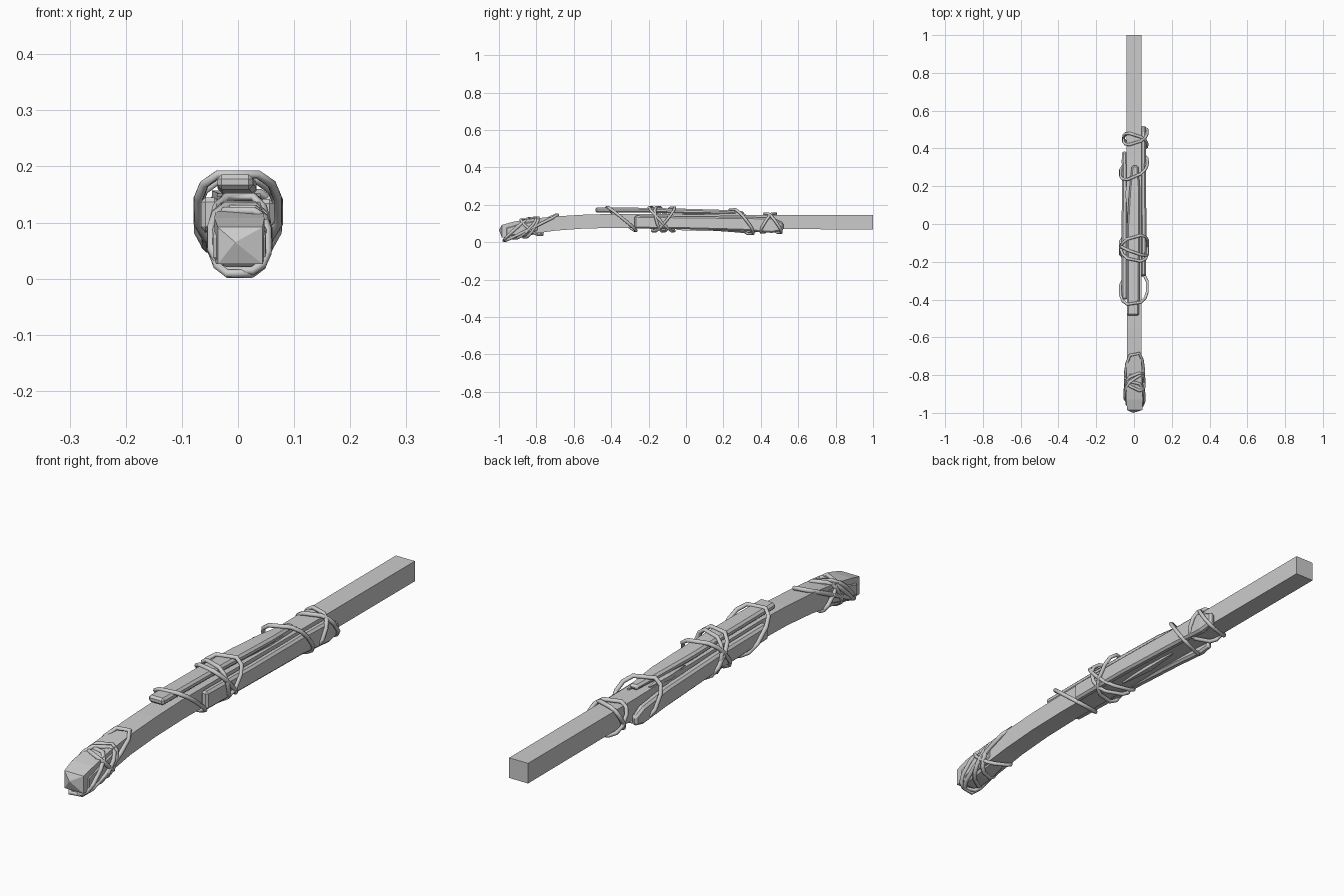
import bpy, bmesh, math


def finish(name, bm):
    bmesh.ops.recalc_face_normals(bm, faces=bm.faces)
    me = bpy.data.meshes.new(name)
    bm.to_mesh(me)
    bm.free()
    ob = bpy.data.objects.new(name, me)
    bpy.context.collection.objects.link(ob)
    return ob


def plank(name, sections, bevel=0.0, tip=None):
    """Loft box sections (y, x0, x1, z0, z1); tip is an off-centre chipped point at the first end."""
    bm = bmesh.new()
    rings = []
    for y, x0, x1, z0, z1 in sections:
        rings.append([bm.verts.new((x, y, z)) for x, z in
                      ((x0, z0), (x1, z0), (x1, z1), (x0, z1))])
    for a, b in zip(rings, rings[1:]):
        for i in range(4):
            j = (i + 1) % 4
            bm.faces.new((a[i], a[j], b[j], b[i]))
    bm.faces.new(rings[-1])
    if tip:
        t = bm.verts.new(tip)
        for i in range(4):
            bm.faces.new((rings[0][i], rings[0][(i + 1) % 4], t))
    else:
        bm.faces.new(rings[0])
    ob = finish(name, bm)
    if bevel:
        m = ob.modifiers.new("worn_edges", 'BEVEL')
        m.width = bevel
        m.segments = 1
        m.limit_method = 'ANGLE'
        m.angle_limit = math.radians(40)
    return ob


def rope(name, ytop, ybot, zb, zt, hx, cx=0.0, skew=0.0, r=0.008):
    """Slanted rounded-rectangle loop of low-poly cord."""
    cu = bpy.data.curves.new(name, 'CURVE')
    cu.dimensions = '3D'
    cu.bevel_depth = r
    cu.bevel_resolution = 1
    cu.resolution_u = 1
    sp = cu.splines.new('POLY')
    shape = ((.5, 1), (.85, .72), (1, .3), (1, -.4), (.8, -.8), (.45, -1),
             (-.45, -1), (-.8, -.8), (-1, -.4), (-1, .3), (-.85, .72), (-.5, 1))
    sp.points.add(len(shape) - 1)
    for p, (u, v) in zip(sp.points, shape):
        t = (v + 1) / 2
        p.co = (cx + u * hx, ybot + (ytop - ybot) * t + skew * u,
                zb + (zt - zb) * t, 1)
    sp.use_cyclic_u = True
    ob = bpy.data.objects.new(name, cu)
    bpy.context.collection.objects.link(ob)


# Main shaft, straight at the back and drooping at the front
plank("shaft", [
    (-.985, -.036, .044, .026, .092), (-.93, -.042, .047, .028, .108),
    (-.84, -.04, .043, .042, .124), (-.70, -.038, .04, .062, .138),
    (-.55, -.037, .04, .073, .147), (-.38, -.037, .04, .077, .152),
    (0, -.038, .04, .074, .149), (.35, -.04, .039, .07, .145),
    (1, -.04, .039, .069, .145)], tip=(-.005, -1.0, .065))

# Chipped bark around the drooping end
plank("end_cap", [
    (-.975, -.044, .049, .018, .088), (-.88, -.046, .051, .026, .113),
    (-.78, -.041, .044, .05, .134)], bevel=.018)

# Splints lashed around the break
plank("top_splint", [
    (-.485, -.037, .027, .159, .186), (-.2, -.037, .03, .158, .184),
    (0, -.036, .033, .152, .179), (.17, -.026, .033, .149, .174),
    (.31, -.012, .022, .146, .166)], bevel=.008)
plank("right_splint", [
    (-.275, .036, .064, .073, .142), (0, .036, .066, .07, .138),
    (.3, .034, .062, .062, .135), (.46, .034, .064, .05, .132),
    (.52, .036, .06, .062, .105)], bevel=.008)
plank("left_splint", [
    (-.40, -.066, -.034, .085, .145), (-.1, -.066, -.034, .076, .142),
    (.2, -.064, -.034, .058, .128), (.34, -.065, -.036, .047, .112),
    (.385, -.062, -.04, .056, .09)], bevel=.008)

# Splinters standing out of the break
slivers = (("upper_splinter", -.02, .32, .018, .15, .02),
           ("middle_splinter", .05, .26, -.03, .148, .016),
           ("lower_splinter", -.05, .24, .012, .068, .014))
for name, y0, y1, x, z, w in slivers:
    plank(name, [(y0, x - .002, x + .002, z - .003, z + .003),
                 ((y0 + y1) / 2, x - w, x + w * .6, z - .008, z + .009),
                 (y1, x - .003, x + .004, z - .003, z + .002)])

# Cord loops: top y, bottom y, bottom z, top z, half width, centre x, skew
loops = [
    # splint lashings
    (-.42, -.27, .062, .186, .071, 0, .01), (-.19, -.07, .060, .186, .071, 0, -.015),
    (-.07, -.17, .060, .185, .072, 0, .02), (-.15, -.12, .061, .186, .070, 0, -.025),
    (.25, .345, .045, .175, .071, 0, .03),
    # rear lashings
    (.43, .50, .051, .153, .062, .007, .02), (.47, .41, .053, .153, .061, .007, -.02),
    # front end lashings
    (-.69, -.97, .009, .146, .049, .003, .01), (-.84, -.965, .014, .125, .050, .003, -.012),
    (-.80, -.86, .028, .132, .049, .003, .02), (-.87, -.78, .04, .121, .050, .003, -.025),
    (-.82, -.92, .022, .129, .051, .003, .035)]
for i, (yt, yb, zb, zt, hx, cx, sk) in enumerate(loops):
    rope("cord_%02d" % (i + 1), yt, yb, zb, zt, hx, cx, sk)
